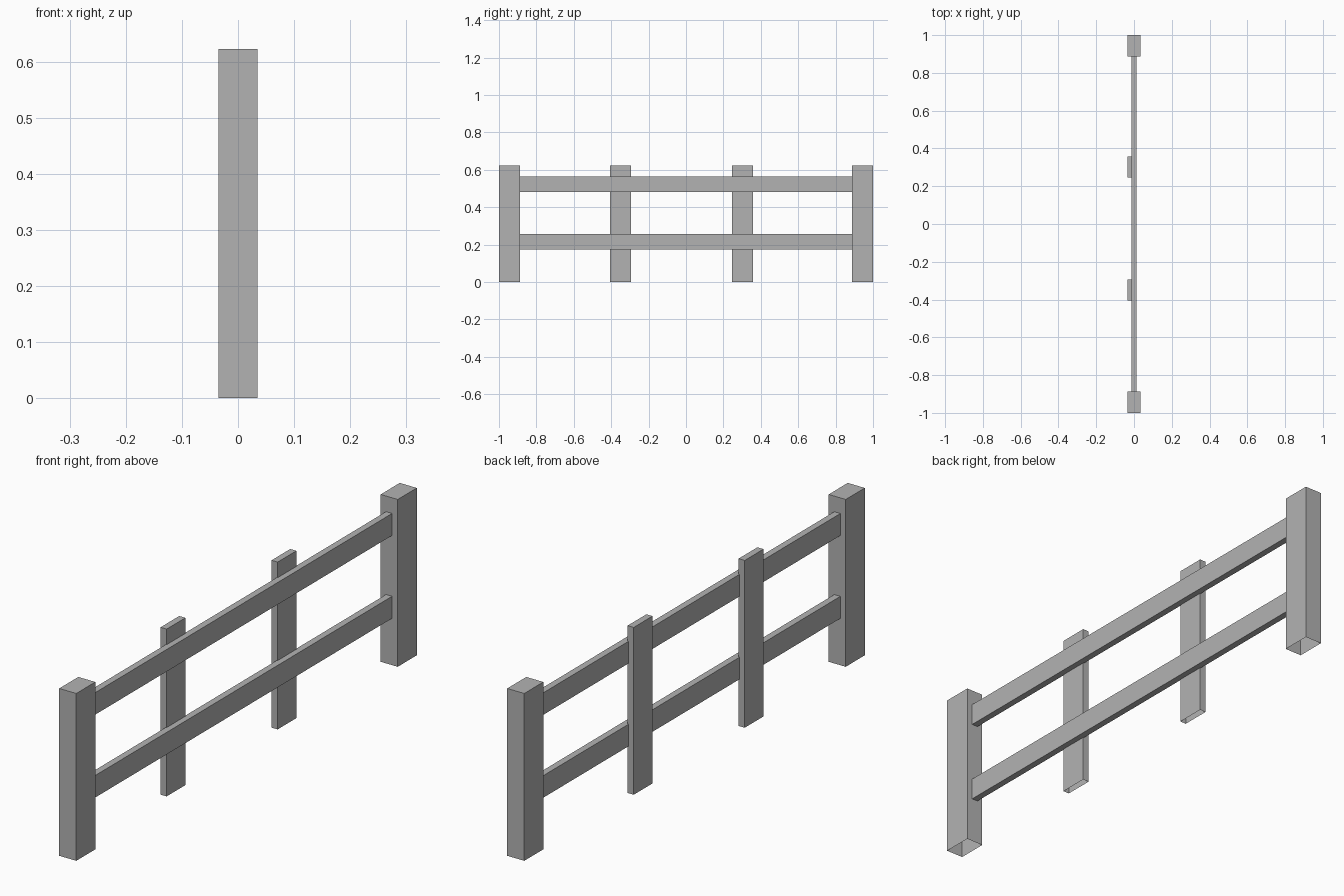
import bpy
import bmesh

if "Cube" in bpy.data.objects:
    bpy.data.objects.remove(bpy.data.objects["Cube"])

grey = bpy.data.materials.new("weathered grey")
grey.diffuse_color = (0.45, 0.45, 0.45, 1)
grey.use_nodes = True
grey.node_tree.nodes["Principled BSDF"].inputs["Base Color"].default_value = grey.diffuse_color


def beam(name, lo, hi, open_bottom=False):
    """Box between two corners, optionally without its ground face."""
    bm = bmesh.new()
    bmesh.ops.create_cube(bm, size=1)
    for v in bm.verts:
        v.co = [hi[i] if v.co[i] > 0 else lo[i] for i in range(3)]
    if open_bottom:
        bm.normal_update()
        ground = [f for f in bm.faces if f.normal.z < -0.5]
        bmesh.ops.delete(bm, geom=ground, context='FACES_ONLY')
    mesh = bpy.data.meshes.new(name)
    bm.to_mesh(mesh)
    bm.free()
    mesh.materials.append(grey)
    obj = bpy.data.objects.new(name, mesh)
    bpy.context.collection.objects.link(obj)


HEIGHT = 0.622
INNER = 0.888  # inner face of the end posts

# End posts
beam("front_post", (-0.035, -1, 0), (0.035, -INNER, HEIGHT), True)
beam("back_post", (-0.035, INNER, 0), (0.035, 1, HEIGHT), True)

# Thin uprights on the left side of the rails
for name, y in (("front_upright", -0.35), ("back_upright", 0.302)):
    beam(name, (-0.035, y - 0.055, 0), (-0.01, y + 0.055, HEIGHT), True)

# Horizontal rails
for name, z in (("lower_rail", 0.174), ("upper_rail", 0.482)):
    beam(name, (-0.013, -INNER, z), (0.012, INNER, z + 0.082))
